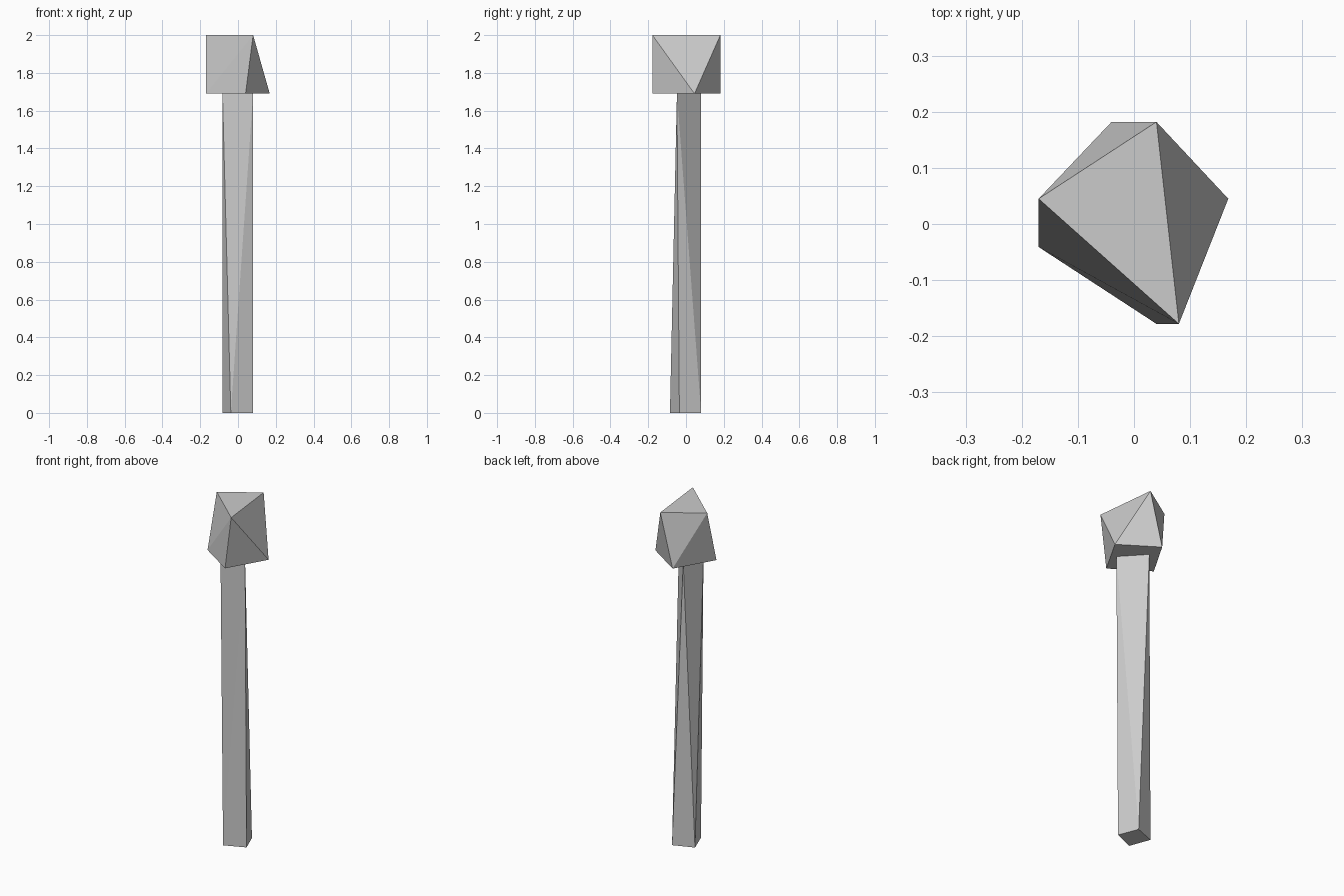
import bpy, bmesh

if "Cube" in bpy.data.objects:
    bpy.data.objects.remove(bpy.data.objects["Cube"])


def faceted_block(name, bottom, top, z0, z1):
    """Convex low-poly block from a bottom outline to a top outline."""
    bm = bmesh.new()
    for outline, z in ((bottom, z0), (top, z1)):
        for x, y in outline:
            bm.verts.new((x, y, z))
    bmesh.ops.convex_hull(bm, input=bm.verts[:])
    bmesh.ops.recalc_face_normals(bm, faces=bm.faces[:])
    mesh = bpy.data.meshes.new(name)
    bm.to_mesh(mesh)
    bm.free()
    obj = bpy.data.objects.new(name, mesh)
    bpy.context.collection.objects.link(obj)
    return obj


# Slim shaft: four-sided foot turning into a three-sided top
faceted_block("shaft",
              [(-0.038, -0.085), (0.08, -0.035), (0.035, 0.08), (-0.083, 0.035)],
              [(0.08, -0.048), (-0.038, 0.08), (-0.082, -0.046)],
              0.0, 1.69)

# Chunky head: four-sided underside, triangular top
faceted_block("head",
              [(0.04, -0.178), (0.168, 0.045), (-0.04, 0.182), (-0.17, -0.041)],
              [(-0.17, 0.045), (0.04, 0.182), (0.08, -0.178)],
              1.69, 2.0)
